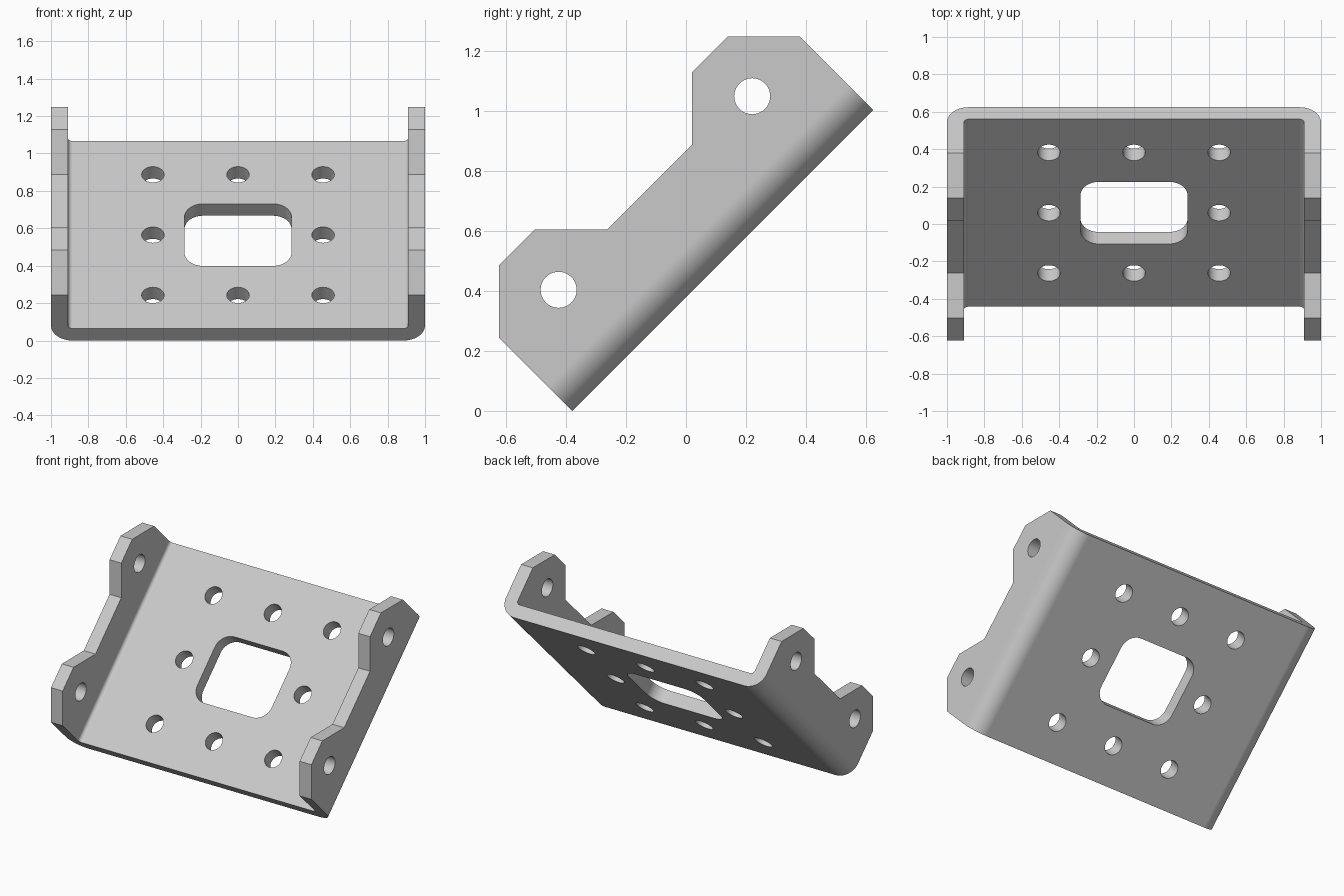
import bpy, bmesh
from math import pi, cos, sin
from mathutils import Vector

cube = bpy.data.objects.get("Cube")
if cube:
    bpy.data.objects.remove(cube, do_unlink=True)

steel = bpy.data.materials.new("plain grey metal")
steel.use_nodes = True
GREY = (0.59, 0.59, 0.59, 1)
steel.diffuse_color = GREY
steel.node_tree.nodes["Principled BSDF"].inputs["Base Color"].default_value = GREY

# Local frame: x across, y along the plate, z out of the plate
WIDE, LONG, THICK = 1.0, 0.709, 0.09
BEND_OUT, BEND_IN = 0.115, 0.025
ROW, COLUMN, HOLE = 0.456, 0.455, 0.06


def arc(cx, cy, r, start, end, steps):
    return [(cx + r * cos(start + (end - start) * i / steps),
             cy + r * sin(start + (end - start) * i / steps)) for i in range(steps + 1)]


def circle(cx, cy, r):
    return arc(cx, cy, r, 0, 2 * pi, 40)[:-1]


def mirrored(points):
    return [(-x, z) for x, z in reversed(points)]


def prism(bm, points, offset):
    face = bm.faces.new([bm.verts.new(p) for p in points])
    new = bmesh.ops.extrude_face_region(bm, geom=[face])["geom"]
    bmesh.ops.translate(bm, vec=Vector(offset),
                        verts=[v for v in new if isinstance(v, bmesh.types.BMVert)])


def make_object(name, bm):
    bmesh.ops.recalc_face_normals(bm, faces=bm.faces)
    mesh = bpy.data.meshes.new(name)
    bm.to_mesh(mesh)
    bm.free()
    obj = bpy.data.objects.new(name, mesh)
    bpy.context.collection.objects.link(obj)
    mesh.materials.append(steel)
    return obj


def cut(target, cutter, operation):
    mod = target.modifiers.new("cut", 'BOOLEAN')
    mod.operation, mod.object, mod.solver = operation, cutter, 'EXACT'
    bpy.context.view_layer.objects.active = target
    bpy.ops.object.modifier_apply(modifier=mod.name)
    bpy.data.objects.remove(cutter, do_unlink=True)


# Bent sheet: U-shaped section with rounded bends
inner = WIDE - THICK
outside = [(WIDE, 0.7)] + arc(WIDE - BEND_OUT, BEND_OUT, BEND_OUT, 0, -pi / 2, 12)
inside = arc(inner - BEND_IN, THICK + BEND_IN, BEND_IN, -pi / 2, 0, 8) + [(inner, 0.7)]
section = outside + mirrored(outside) + mirrored(inside) + inside
bm = bmesh.new()
prism(bm, [(x, -0.9, z) for x, z in section], (0, 1.8, 0))
bracket = make_object("bent_bracket", bm)

# Side outline: two chamfered ears with a dip between them
ear = [(LONG, -0.1), (LONG, 0.346), (0.539, 0.516), (0.37, 0.516), (0.2, 0.346)]
outline = ear + mirrored(ear)
bm = bmesh.new()
prism(bm, [(-1.2, y, z) for y, z in outline], (2.4, 0, 0))
cut(bracket, make_object("outline_cutter", bm), 'INTERSECT')

# Bolt holes in the plate and the ears, and the rounded window
bm = bmesh.new()
for col in (-1, 0, 1):
    for row in (-1, 0, 1):
        if col or row:
            prism(bm, [(x, y, -0.05) for x, y in circle(col * COLUMN, row * ROW, HOLE)],
                  (0, 0, 0.2))
for side in (-1, 1):
    for end in (-1, 1):
        prism(bm, [(side * 0.8, y, z) for y, z in circle(end * ROW, 0.318, HOLE)],
              (side * 0.3, 0, 0))
r, wx, wy = 0.1, 0.286, 0.235
window = []
for i, (sx, sy) in enumerate([(1, 1), (-1, 1), (-1, -1), (1, -1)]):
    window += arc(sx * (wx - r), sy * (wy - r), r, i * pi / 2, (i + 1) * pi / 2, 10)
prism(bm, [(x, y, -0.05) for x, y in window], (0, 0, 0.2))
cut(bracket, make_object("hole_cutter", bm), 'DIFFERENCE')

# Smooth bends and hole walls, flat sheet faces
bpy.ops.object.select_all(action='DESELECT')
bracket.select_set(True)
bpy.context.view_layer.objects.active = bracket
bpy.ops.object.shade_smooth_by_angle(angle=pi / 6)
weighted = bracket.modifiers.new("flat sheet normals", 'WEIGHTED_NORMAL')
weighted.keep_sharp = True

# Lean the bracket back
bracket.rotation_euler = (pi / 4, 0, 0)
bracket.location = (0, 0.123, LONG * sin(pi / 4))
